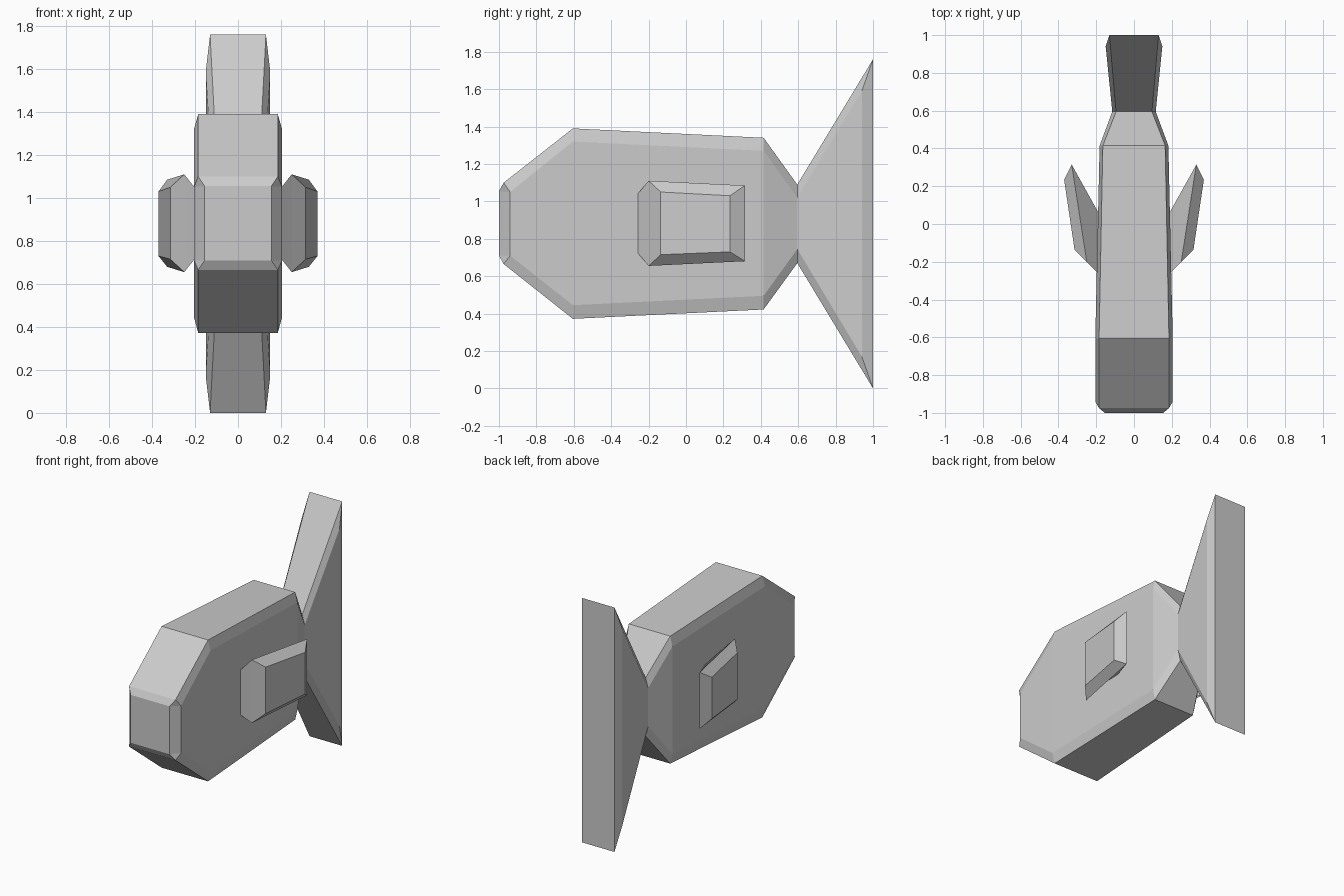
import bpy, bmesh

cube = bpy.data.objects.get("Cube")
if cube:
    bpy.data.objects.remove(cube, do_unlink=True)

grey = bpy.data.materials.new("Light grey")
grey.use_nodes = True
colour = (0.6, 0.6, 0.6, 1)
grey.diffuse_color = colour
grey.node_tree.nodes["Principled BSDF"].inputs["Base Color"].default_value = colour


def make_object(name, bm):
    bmesh.ops.recalc_face_normals(bm, faces=bm.faces)
    mesh = bpy.data.meshes.new(name)
    bm.to_mesh(mesh)
    bm.free()
    mesh.materials.append(grey)
    obj = bpy.data.objects.new(name, mesh)
    bpy.context.collection.objects.link(obj)
    return obj


def ring(bm, edge, side):
    """Chamfered section; edge and side are (half width, y, top z, bottom z)."""
    (ex, ey, et, eb), (sx, sy, st, sb) = edge, side
    pts = [(ex, ey, et), (sx, sy, st), (sx, sy, sb), (ex, ey, eb),
           (-ex, ey, eb), (-sx, sy, sb), (-sx, sy, st), (-ex, ey, et)]
    return [bm.verts.new(p) for p in pts]


def bridge(bm, a, b):
    n = len(a)
    for i in range(n):
        j = (i + 1) % n
        bm.faces.new((a[i], a[j], b[j], b[i]))


def end_cap(bm, r):
    for idx in ((0, 3, 4, 7), (0, 1, 2, 3), (4, 5, 6, 7)):
        bm.faces.new([r[i] for i in idx])


def loft(name, sections, nose=None):
    bm = bmesh.new()
    rings = [ring(bm, e, s) for e, s in sections]
    for a, b in zip(rings, rings[1:]):
        bridge(bm, a, b)
    if nose:
        # Blunt front face with chamfers and triangular corners
        w, y, t, b = nose
        f = [bm.verts.new(p) for p in ((w, y, t), (w, y, b), (-w, y, b), (-w, y, t))]
        bm.faces.new(f)
        r = rings[0]
        for i in range(4):
            bm.faces.new((f[i], r[2 * i], r[2 * i + 1]))
            k = (i + 1) % 4
            bm.faces.new((f[i], r[2 * i + 1], r[2 * k], f[k]))
    else:
        end_cap(bm, rings[0])
    end_cap(bm, rings[-1])
    return make_object(name, bm)


# Body, from the blunt nose to the narrow waist
waist = ((0.095, 0.595, 1.09, 0.67), (0.115, 0.595, 1.02, 0.745))
loft("body", [
    ((0.185, -0.975, 1.10, 0.665), (0.205, -0.94, 1.05, 0.71)),
    ((0.185, -0.605, 1.39, 0.372), (0.205, -0.605, 1.32, 0.445)),
    ((0.165, 0.415, 1.34, 0.422), (0.182, 0.415, 1.27, 0.495)),
    waist], nose=(0.155, -1.0, 1.055, 0.71))

# Tall flared tail
loft("tail_fin", [waist,
                  ((0.13, 1.0, 1.76, 0.0), (0.15, 0.94, 1.59, 0.17))])


# Side fins: chamfered slabs swept out and back, rooted inside the body
def side_fin(name, s):
    bm = bmesh.new()

    def loop(front, back):
        pts = [(front[0], front[1], front[2]), (back[0], back[1], back[2]),
               (back[0], back[1], back[3]), (front[0], front[1], front[3])]
        return [bm.verts.new((s * x, y, z)) for x, y, z in pts]

    outer = loop((0.315, -0.135, 1.05, 0.715), (0.37, 0.235, 1.03, 0.73))
    middle = loop((0.25, -0.20, 1.11, 0.655), (0.33, 0.315, 1.085, 0.68))
    root = loop((0.155, -0.30, 0.99, 0.775), (0.155, 0.0, 0.98, 0.785))
    bm.faces.new(outer)
    bridge(bm, outer, middle)
    bridge(bm, middle, root)
    bm.faces.new(root)
    return make_object(name, bm)


side_fin("left_fin", 1)
side_fin("right_fin", -1)
